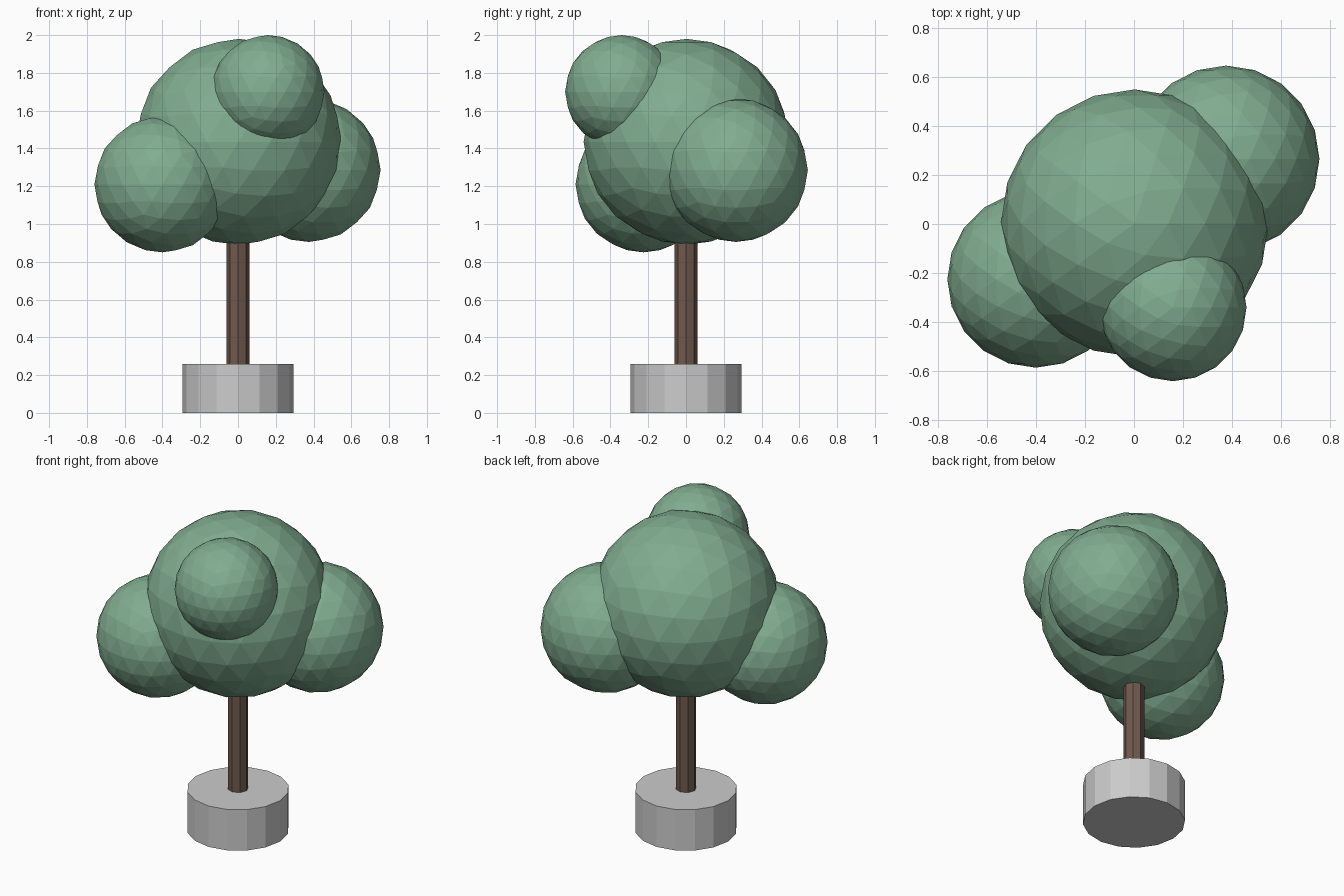
import bpy

if "Cube" in bpy.data.objects:
    bpy.data.objects.remove(bpy.data.objects["Cube"])


def material(name, rgb):
    m = bpy.data.materials.new(name)
    m.diffuse_color = (*rgb, 1)
    m.use_nodes = True
    m.node_tree.nodes["Principled BSDF"].inputs["Base Color"].default_value = m.diffuse_color
    return m


leaf_green = material("leaf_green", (0.22, 0.42, 0.28))
bark_brown = material("bark_brown", (0.16, 0.10, 0.075))


def column(name, sides, radius, z0, z1, mat=None):
    bpy.ops.mesh.primitive_cylinder_add(vertices=sides, radius=radius, depth=z1 - z0,
                                        location=(0, 0, (z0 + z1) / 2))
    ob = bpy.context.object
    ob.name = name
    if mat:
        ob.data.materials.append(mat)


def leaf_ball(name, radius, centre):
    bpy.ops.mesh.primitive_ico_sphere_add(subdivisions=3, radius=radius, location=centre)
    ob = bpy.context.object
    ob.name = name
    ob.data.materials.append(leaf_green)


# Stone base and trunk
column("base", 16, 0.295, 0, 0.26)
column("trunk", 8, 0.06, 0.25, 1.0, bark_brown)

# Foliage: one large ball with three smaller ones set into it
leaf_ball("crown", 0.545, (0.003, 0.003, 1.435))
leaf_ball("left_foliage", 0.36, (-0.40, -0.225, 1.21))
leaf_ball("right_foliage", 0.38, (0.375, 0.265, 1.285))
leaf_ball("upper_foliage", 0.30, (0.158, -0.34, 1.70))
